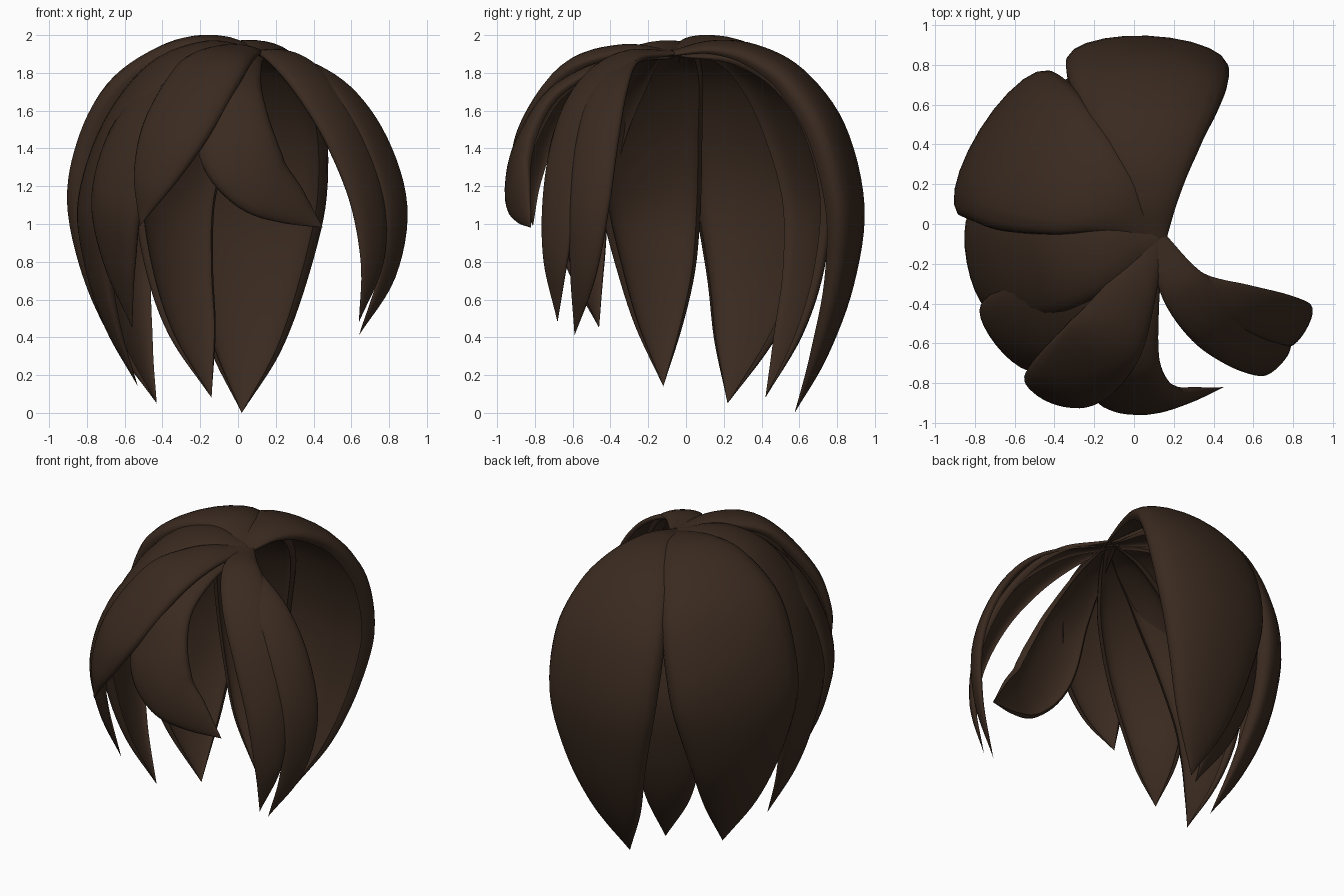
import bpy, math
from mathutils import Vector

if "Cube" in bpy.data.objects:
    bpy.data.objects.remove(bpy.data.objects["Cube"])

mat = bpy.data.materials.new("dark_brown_hair")
mat.diffuse_color = (0.042, 0.023, 0.014, 1)
mat.use_nodes = True
mat.node_tree.nodes["Principled BSDF"].inputs["Base Color"].default_value = mat.diffuse_color
CENTRE = Vector((0.03, -0.03, 1.0))


def spline(pts, t):
    """Catmull-Rom through tuples, t in 0..len-1"""
    n = len(pts) - 1
    i = min(int(t), n - 1)
    f = t - i
    p1, p2 = pts[i], pts[i + 1]
    p0 = pts[i - 1] if i > 0 else [2 * a - b for a, b in zip(p1, p2)]
    p3 = pts[i + 2] if i + 2 <= n else [2 * b - a for a, b in zip(p1, p2)]
    return [0.5 * (2 * b + (c - a) * f + (2 * a - 5 * b + 4 * c - d) * f * f
                   + (3 * b - a - 3 * c + d) * f ** 3) for a, b, c, d in zip(p0, p1, p2, p3)]


def lock(name, pts, depth=0.33, per=6, arc=14, curl=math.radians(28)):
    """Crescent section with curled rims swept along (x, y, z, half width) points, to a pointed tip"""
    n = (len(pts) - 1) * per
    rows = [spline(pts, k / per) for k in range(n + 1)]
    pos = [Vector(r[:3]) for r in rows]
    rim_x, rim_d = math.cos(curl), 1 + math.sin(curl)
    verts, faces = [], []
    for k in range(n):
        p, w = pos[k], max(rows[k][3], 0.004)
        tan = (pos[k + 1] - pos[max(k - 1, 0)]).normalized()
        out = p - CENTRE
        out = (out - tan * out.dot(tan)).normalized()
        side = tan.cross(out)
        d = w * depth
        for j in range(arc + 1):                      # outer arch, past the widest point
            a = -curl + (math.pi + 2 * curl) * j / arc
            verts.append(p + side * w * math.cos(a) + out * d * (math.sin(a) - 1))
        for j in range(arc - 1, 0, -1):               # shallower inner arch
            a = math.pi * j / arc
            verts.append(p + side * w * rim_x * math.cos(a) + out * d * (0.95 * math.sin(a) - rim_d))
    m = 2 * arc
    for k in range(n - 1):
        for j in range(m):
            a, b = k * m + j, k * m + (j + 1) % m
            faces.append((a, b, b + m, a + m))
    tip = len(verts)
    verts.append(pos[n])
    last = (n - 1) * m
    faces += [(last + j, last + (j + 1) % m, tip) for j in range(m)]
    faces.append(tuple(range(m - 1, -1, -1)))
    me = bpy.data.meshes.new(name)
    me.from_pydata(verts, [], faces)
    me.materials.append(mat)
    ob = bpy.data.objects.new(name, me)
    bpy.context.collection.objects.link(ob)
    bpy.context.view_layer.objects.active = ob
    ob.select_set(True)
    bpy.ops.object.mode_set(mode='EDIT')
    bpy.ops.mesh.select_all(action='SELECT')
    bpy.ops.mesh.normals_make_consistent(inside=False)
    bpy.ops.object.mode_set(mode='OBJECT')
    bpy.ops.object.shade_smooth_by_angle(angle=math.radians(50))
    ob.select_set(False)


# Wide locks over the back of the head
lock("back_lock", [(.12, -.1, 1.91, .04), (.105, .13, 1.97, .13), (.09, .37, 1.95, .235), (.08, .62, 1.82, .335),
                   (.075, .84, 1.53, .405), (.07, .945, 1.1, .4), (.06, .89, .68, .31),
                   (.04, .75, .3, .185), (.02, .575, 0, 0)])
lock("back_left_lock", [(.12, -.08, 1.91, .04), (-.11, .11, 2.0, .19), (-.33, .24, 1.95, .31), (-.56, .365, 1.765, .4),
                        (-.71, .455, 1.45, .43), (-.775, .475, 1.1, .415), (-.725, .425, .7, .31),
                        (-.6, .33, .35, .18), (-.43, .22, .05, 0)])
lock("back_under_lock", [(.1, -.04, 1.9, .03), (-.03, .22, 1.91, .13), (-.17, .44, 1.8, .22), (-.29, .61, 1.55, .26),
                         (-.37, .71, 1.15, .24), (-.34, .68, .75, .2), (-.26, .58, .4, .14),
                         (-.14, .42, .08, 0)])
# Left side locks
lock("left_lock", [(.12, -.08, 1.92, .05), (-.15, -.14, 1.97, .19), (-.45, -.19, 1.85, .27), (-.7, -.215, 1.53, .29),
                   (-.835, -.2, 1.12, .27), (-.805, -.17, .78, .22), (-.7, -.15, .45, .13), (-.53, -.12, .14, 0)])
lock("front_left_lock", [(.12, -.09, 1.9, .04), (-.1, -.25, 1.91, .14), (-.35, -.42, 1.78, .23),
                         (-.57, -.56, 1.5, .25), (-.69, -.61, 1.13, .21), (-.66, -.56, .78, .13),
                         (-.56, -.46, .45, 0)])
# Fringe swept to both sides
lock("fringe_left", [(.12, -.09, 1.92, .04), (-.01, -.35, 1.95, .13), (-.16, -.62, 1.86, .2),
                     (-.35, -.83, 1.54, .205), (-.47, -.87, 1.24, .13), (-.52, -.81, .99, 0)])
lock("fringe_right", [(.12, -.09, 1.9, .04), (.03, -.4, 1.88, .1), (-.03, -.72, 1.72, .16), (-.01, -.9, 1.45, .21),
                      (.11, -.945, 1.25, .19), (.28, -.9, 1.11, .12), (.45, -.82, .98, 0)])
# Slim locks framing the right side
lock("right_front_lock", [(.12, -.08, 1.92, .05), (.25, -.32, 1.915, .12), (.42, -.5, 1.77, .155),
                          (.59, -.62, 1.5, .155), (.71, -.69, 1.15, .13), (.73, -.71, .8, .085), (.64, -.68, .48, 0)])
lock("right_side_lock", [(.14, -.1, 1.89, .03), (.32, -.3, 1.88, .06), (.56, -.42, 1.73, .11), (.75, -.49, 1.46, .13),
                         (.86, -.53, 1.1, .12), (.81, -.56, .73, .08), (.64, -.59, .41, 0)])
